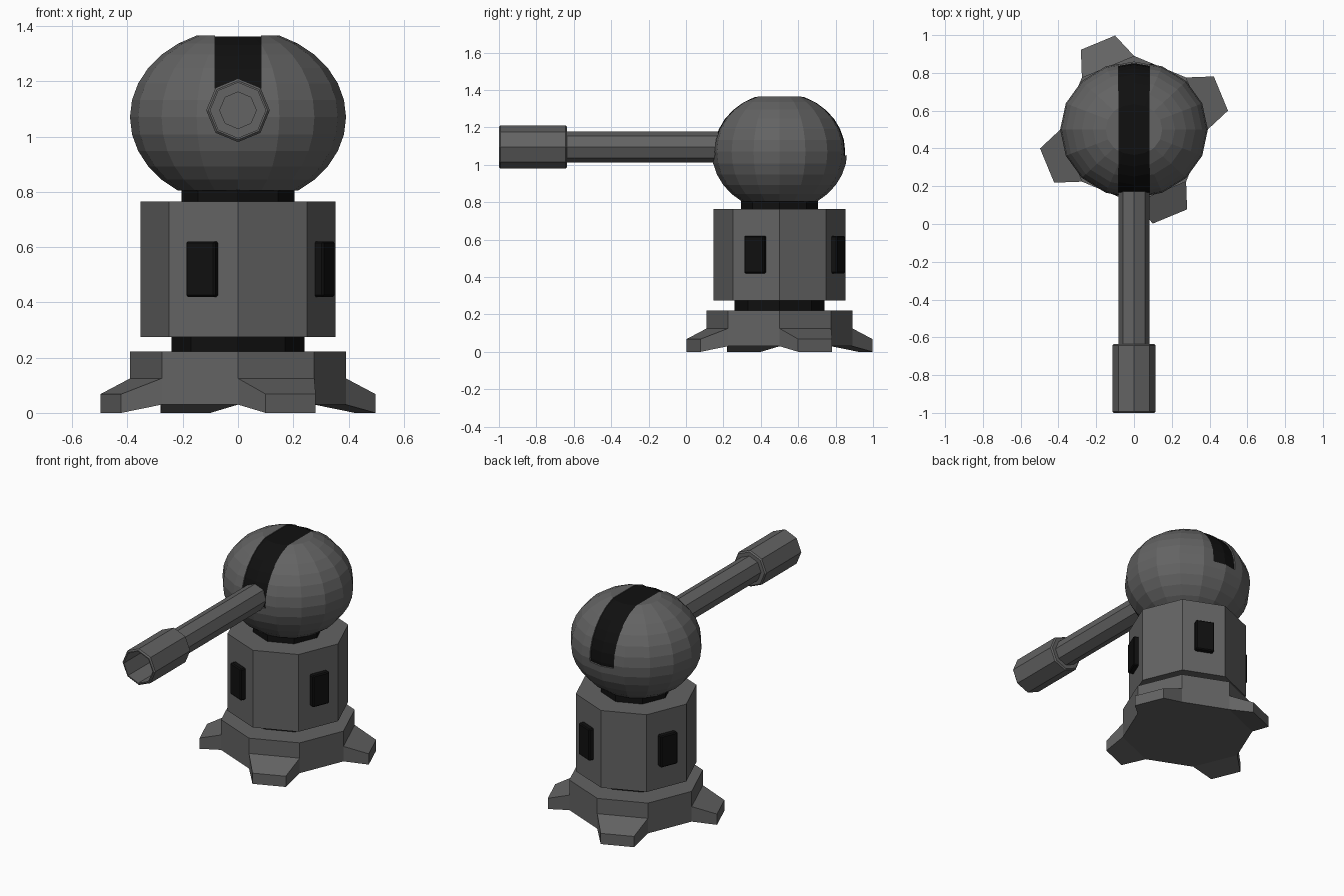
import bpy, bmesh, math
from mathutils import Vector, Matrix

if "Cube" in bpy.data.objects:
    bpy.data.objects.remove(bpy.data.objects["Cube"])

CENTRE_Y = 0.5


def material(name, v):
    m = bpy.data.materials.new(name)
    m.diffuse_color = (v, v, v, 1)
    m.use_nodes = True
    m.node_tree.nodes["Principled BSDF"].inputs["Base Color"].default_value = m.diffuse_color
    return m


GREY = material("steel grey", 0.125)
BLACK = material("near black", 0.005)


def finish(bm, name, mats):
    bmesh.ops.recalc_face_normals(bm, faces=bm.faces[:])
    me = bpy.data.meshes.new(name)
    bm.to_mesh(me)
    bm.free()
    for m in mats:
        me.materials.append(m)
    ob = bpy.data.objects.new(name, me)
    bpy.context.collection.objects.link(ob)
    return ob


def turned(name, profile, mat, matrix, sides=8):
    """Solid of (radius, height) rings with capped ends."""
    bm = bmesh.new()
    rings = [[bm.verts.new(matrix @ Vector((r * math.cos(2 * math.pi * i / sides),
                                            r * math.sin(2 * math.pi * i / sides), h)))
              for i in range(sides)] for r, h in profile]
    for a, b in zip(rings, rings[1:]):
        for i in range(sides):
            j = (i + 1) % sides
            bm.faces.new((a[i], a[j], b[j], b[i]))
    bm.faces.new(rings[0])
    bm.faces.new(rings[-1])
    return finish(bm, name, [mat])


AXIS = Matrix.Translation((0, CENTRE_Y, 0))

# Octagonal base, collars and tower body
turned("base", [(0.39, 0.03), (0.39, 0.222)], GREY, AXIS)
turned("lower_collar", [(0.24, 0.21), (0.24, 0.29)], BLACK, AXIS)
turned("tower_body", [(0.352, 0.275), (0.352, 0.765)], GREY, AXIS)
turned("upper_collar", [(0.205, 0.75), (0.205, 0.82)], BLACK, AXIS)

# Four wedge feet and four window blocks on alternating faces
apothem = 0.39 * math.cos(math.pi / 8)
half = 0.39 * math.sin(math.pi / 8)
for k in range(4):
    turn = AXIS @ Matrix.Rotation(math.radians(22.5 + 90 * k), 4, 'Z')
    bm = bmesh.new()
    ends = []
    for x, w, z0, z1 in ((apothem, half, 0.03, 0.125), (0.498, 0.098, 0.0, 0.068)):
        ends.append([bm.verts.new(turn @ Vector(p)) for p in
                     ((x, -w, z0), (x, w, z0), (x, w, z1), (x, -w, z1))])
    a, b = ends
    for i in range(4):
        j = (i + 1) % 4
        bm.faces.new((a[i], a[j], b[j], b[i]))
    bm.faces.new(b)
    bm.faces.new(a)
    finish(bm, f"foot_{k + 1}", [GREY])

    turn = AXIS @ Matrix.Rotation(math.radians(67.5 + 90 * k), 4, 'Z')
    bm = bmesh.new()
    bmesh.ops.create_cube(bm, size=1, matrix=turn @ Matrix.Translation((0.33, 0, 0.52))
                          @ Matrix.Diagonal((0.055, 0.114, 0.2, 1)))
    bmesh.ops.bevel(bm, geom=bm.edges[:], offset=0.006, segments=1, affect='EDGES')
    finish(bm, f"window_{k + 1}", [BLACK])

# Faceted ball head, flattened at top and bottom, with a recessed dark strip
ball_centre = Vector((0, CENTRE_Y, 1.07))
bm = bmesh.new()
bmesh.ops.create_uvsphere(bm, u_segments=16, v_segments=16, radius=1)
for lat, sign in ((22.5, 1), (33.75, -1)):
    limit = math.cos(math.radians(lat)) + 0.01
    bmesh.ops.delete(bm, geom=[v for v in bm.verts if v.co.z * sign > limit], context='VERTS')
bmesh.ops.holes_fill(bm, edges=[e for e in bm.edges if e.is_boundary], sides=0)
bmesh.ops.transform(bm, verts=bm.verts[:], matrix=Matrix.Diagonal((0.391, 0.362, 0.32, 1)))
for co, no in (((0.083, 0, 0), (1, 0, 0)), ((-0.083, 0, 0), (1, 0, 0)), ((0, 0, -0.02), (0, 0, 1))):
    bmesh.ops.bisect_plane(bm, geom=bm.verts[:] + bm.edges[:] + bm.faces[:],
                           plane_co=co, plane_no=no)
strip = []
for f in bm.faces:
    c = f.calc_center_median()
    if abs(c.x) < 0.082 and c.z > -0.02:
        strip.append(f)
new = bmesh.ops.extrude_face_region(bm, geom=strip)["geom"]
bmesh.ops.delete(bm, geom=[f for f in strip if f.is_valid], context='FACES')
for g in new:
    if isinstance(g, bmesh.types.BMVert):
        g.co.y *= 0.97
        g.co.z *= 0.985
    elif isinstance(g, bmesh.types.BMFace):
        g.material_index = 1
bmesh.ops.translate(bm, verts=bm.verts[:], vec=ball_centre)
finish(bm, "ball_head", [GREY, BLACK])

# Gun barrel and hollow muzzle, pointing to the front
FORWARD = Matrix.Translation((0, 0, 1.095)) @ Matrix.Rotation(math.pi / 2, 4, 'X')
turned("barrel", [(0.082, -0.3), (0.082, 0.64)], GREY, FORWARD)
turned("muzzle", [(0.078, 0.635), (0.107, 0.635), (0.115, 0.643), (0.115, 0.992), (0.107, 1.0),
                  (0.1, 1.0), (0.1, 0.66), (0.066, 0.66), (0.066, 0.645)], GREY, FORWARD)
